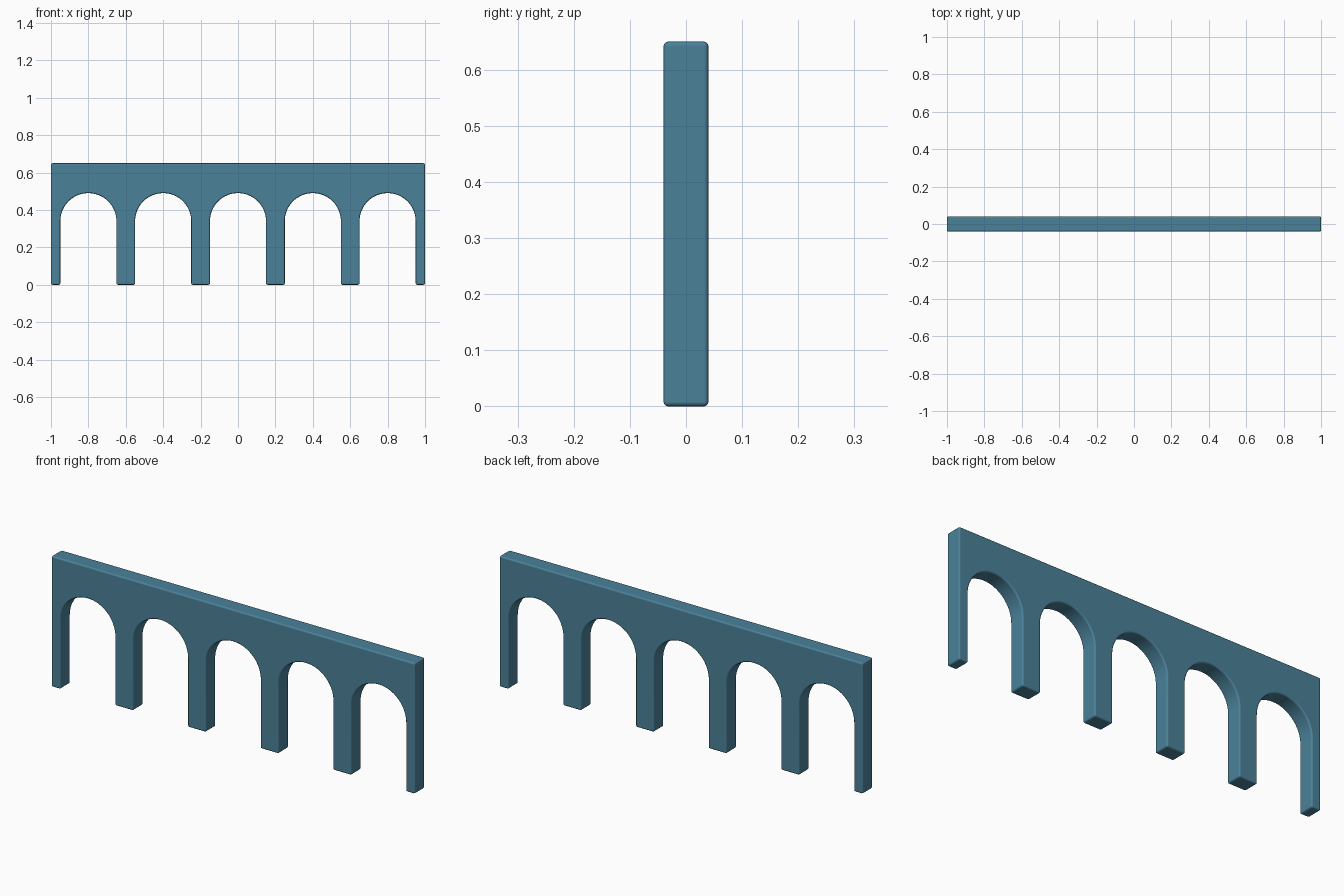
import bpy, bmesh, math

if "Cube" in bpy.data.objects:
    bpy.data.objects.remove(bpy.data.objects["Cube"])

HALF_LEN, HALF_DEPTH, HEIGHT = 1.0, 0.04, 0.65
RADIUS, SPRING, SEGS = 0.15, 0.34, 32
CENTRES = [-0.8, -0.4, 0.0, 0.4, 0.8]

# Outline of the wall: flat top, five round-headed openings along the bottom
outline = [(HALF_LEN, 0), (HALF_LEN, HEIGHT), (-HALF_LEN, HEIGHT), (-HALF_LEN, 0)]
for cx in CENTRES:
    outline.append((cx - RADIUS, 0))
    for i in range(SEGS + 1):
        a = math.pi * (1 - i / SEGS)
        outline.append((cx + RADIUS * math.cos(a), SPRING + RADIUS * math.sin(a)))
    outline.append((cx + RADIUS, 0))

# Extrude the outline through the wall thickness
bm = bmesh.new()
face = bm.faces.new([bm.verts.new((x, -HALF_DEPTH, z)) for x, z in outline])
result = bmesh.ops.extrude_face_region(bm, geom=[face], use_keep_orig=True)
for v in result["geom"]:
    if isinstance(v, bmesh.types.BMVert):
        v.co.y = HALF_DEPTH
bmesh.ops.recalc_face_normals(bm, faces=bm.faces)
for f in bm.faces:
    f.smooth = True
mesh = bpy.data.meshes.new("arcade_wall")
bm.to_mesh(mesh)
bm.free()

arcade = bpy.data.objects.new("arcade_wall", mesh)
bpy.context.collection.objects.link(arcade)

# Softly rounded edges
bevel = arcade.modifiers.new("rounded_edges", "BEVEL")
bevel.width = 0.008
bevel.segments = 3
bevel.limit_method = "ANGLE"
bevel.angle_limit = math.radians(40)
bevel.harden_normals = True

# Blue paint
paint = bpy.data.materials.new("blue_paint")
paint.diffuse_color = (0.07, 0.22, 0.32, 1)
paint.use_nodes = True
paint.node_tree.nodes["Principled BSDF"].inputs["Base Color"].default_value = paint.diffuse_color
mesh.materials.append(paint)
